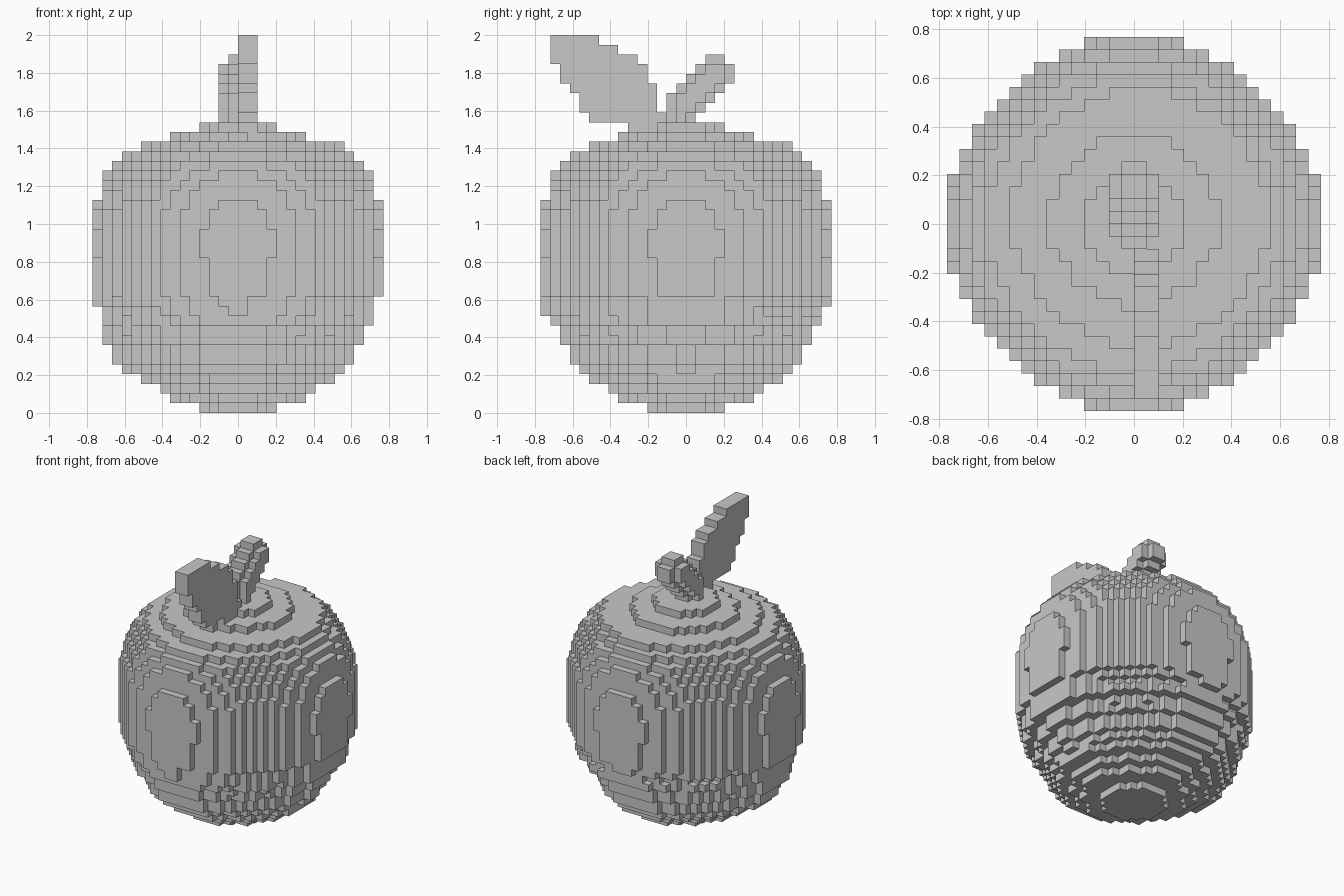
import bpy
import bmesh
from mathutils import Vector

old = bpy.data.objects.get("Cube")
if old:
    bpy.data.objects.remove(old)

UNIT = 2 / 39  # edge of one block

grey = bpy.data.materials.new("plain_grey")
grey.use_nodes = True
grey.diffuse_color = (0.58, 0.58, 0.58, 1)
grey.node_tree.nodes["Principled BSDF"].inputs["Base Color"].default_value = grey.diffuse_color

AXES = [Vector((1, 0, 0)), Vector((0, 1, 0)), Vector((0, 0, 1))]


def build_blocks(name, cells):
    """Skin a set of block cells with only their exposed square faces."""
    bm = bmesh.new()
    corners = {}

    def corner(p):
        key = tuple(round(2 * c) for c in p)
        if key not in corners:
            corners[key] = bm.verts.new(p * UNIT)
        return corners[key]

    for cell in cells:
        centre = Vector(cell) + Vector((0.5, 0.5, 0.5))
        for i in range(3):
            for sign in (-1, 1):
                n = AXES[i] * sign
                if tuple(int(a + b) for a, b in zip(cell, n)) in cells:
                    continue
                u = AXES[(i + 1) % 3] / 2
                v = AXES[(i + 2) % 3] / 2 * sign
                mid = centre + n / 2
                bm.faces.new([corner(mid + d) for d in (-u - v, u - v, u + v, v - u)])
    mesh = bpy.data.meshes.new(name)
    bm.to_mesh(mesh)
    bm.free()
    mesh.materials.append(grey)
    obj = bpy.data.objects.new(name, mesh)
    bpy.context.collection.objects.link(obj)
    return obj


# Fruit body: layers stacked from the base up, radius in blocks
radii = [4.1, 6.8, 8.3, 10, 11.2, 12.15, 12.15, 13.3, 13.3, 14.2, 14.2, 14.6]
radii += [14.95] * 7
radii += [14.75, 14.75, 14.6, 14.4, 14.1, 13.7, 13.1, 12.1, 10.6, 7, 4.3]

# Layers that sit a little off the middle axis
shifts = {z: (-0.6, 0) for z in range(4, 9)}
shifts.update({10: (0, -0.4), 11: (-0.3, 0), 27: (0.5, 0.5), 28: (0, 0.3)})


def in_layer(x, y, z):
    """Round layer, pinched on the diagonals away from the widest height."""
    cx, cy = shifts.get(z, (0, 0))
    dx, dy = x + 0.5 - cx, y + 0.5 - cy
    square = max(dx * dx + dy * dy, 0.01)
    pinch = 0.01 + 0.05 * min(1, ((z - 17) / 10) ** 2)
    reach = radii[z] * (1 - pinch * (2 * dx * dy / square) ** 2)
    return square < reach * reach


body = {(x, y, z)
        for z in range(len(radii))
        for x in range(-15, 15)
        for y in range(-15, 15)
        if in_layer(x, y, z)}
build_blocks("fruit_body", body)

# Stem: leans backwards, each row is a y range with narrowed ends
stem_rows = [(-2, 1), (-2, 2), (-2, 3), (-1, 4), (0, 5), (1, 5), (2, 4)]
stem = set()
for z, (y0, y1) in enumerate(stem_rows, len(radii)):
    for y in range(y0, y1):
        half = 1 if y in (y0, y1 - 1) else 2
        stem |= {(x, y, z) for x in range(-half, half)}
build_blocks("stem", stem)

# Leaf: two blocks thick, rising towards the front
leaf_rows = [(-6, -2), (-10, -2), (-11, -3), (-11, -3), (-12, -3),
             (-13, -4), (-13, -4), (-14, -5), (-14, -7), (-14, -9)]
leaf = {(x, y, z)
        for z, (y0, y1) in enumerate(leaf_rows, len(radii) - 1)
        for y in range(y0, y1)
        for x in (0, 1)}
build_blocks("leaf", leaf)
